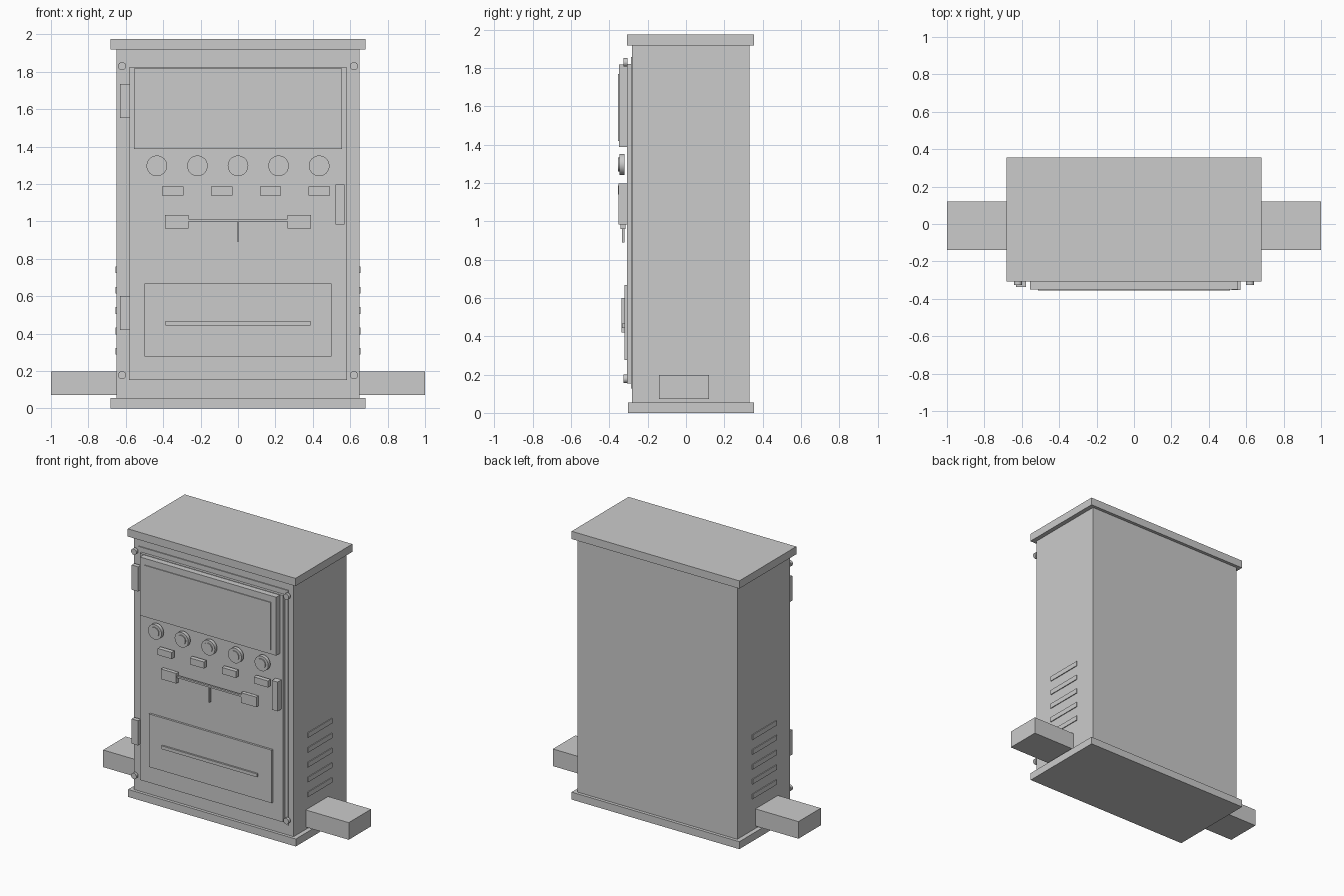
import bpy, bmesh
from mathutils import Matrix

if "Cube" in bpy.data.objects:
    bpy.data.objects.remove(bpy.data.objects["Cube"])


def box(name, x, y, z):
    """Box from (min, max) ranges on each axis."""
    bm = bmesh.new()
    size = Matrix.Diagonal((x[1] - x[0], y[1] - y[0], z[1] - z[0], 1))
    bmesh.ops.create_cube(bm, size=1, matrix=size)
    return finish(name, bm, [(r[0] + r[1]) / 2 for r in (x, y, z)])


def disc(name, x, z, y, r, sides=32):
    """Cylinder along y."""
    bm = bmesh.new()
    bmesh.ops.create_cone(bm, cap_ends=True, segments=sides, radius1=r, radius2=r,
                          depth=y[1] - y[0], matrix=Matrix.Rotation(1.5707963, 4, 'X'))
    ob = finish(name, bm, (x, (y[0] + y[1]) / 2, z))
    for p in ob.data.polygons:
        p.use_smooth = len(p.vertices) == 4
    for e in ob.data.edges:
        a, b = (ob.data.vertices[i].co for i in e.vertices)
        e.use_edge_sharp = abs(a.y - b.y) < 1e-5
    return ob


def finish(name, bm, loc):
    me = bpy.data.meshes.new(name)
    bm.to_mesh(me)
    bm.free()
    ob = bpy.data.objects.new(name, me)
    ob.location = loc
    bpy.context.collection.objects.link(ob)
    return ob


# Cabinet shell
box("base_plate", (-.683, .683), (-.303, .355), (0, .055))
box("cabinet_body", (-.65, .65), (-.281, .332), (.055, 1.918))
box("roof_plate", (-.683, .683), (-.307, .355), (1.918, 1.975))

# Door with its surround
box("door_frame", (-.61, .61), (-.288, -.275), (.128, 1.858))
box("door", (-.583, .583), (-.307, -.28), (.153, 1.822))

# Raised display panel
box("display_panel", (-.555, .555), (-.349, -.305), (1.388, 1.818))
box("display_inset", (-.512, .512), (-.355, -.345), (1.42, 1.77))

# Dials and switches
for i in range(5):
    x = (i - 2) * .217
    disc("dial_ring", x, 1.297, (-.348, -.322), .055)
    disc("dial_knob", x, 1.297, (-.355, -.335), .036)
for i in range(4):
    x = -.348 + i * .261
    box("switch", (x - .057, x + .057), (-.355, -.322), (1.139, 1.187))

# Latch linkage and handle
box("door_handle", (.522, .569), (-.352, -.305), (.983, 1.198))
box("latch_bar", (-.265, .265), (-.335, -.32), (1.0, 1.013))
box("latch_stem", (-.004, .004), (-.335, -.32), (.89, 1.0))
for s in (-1, 1):
    box("latch_block", sorted((s * .264, s * .389)), (-.342, -.315), (.961, 1.035))

# Lower drawer panel
box("lower_panel", (-.5, .5), (-.322, -.305), (.277, .667))
box("lower_grip", (-.388, .388), (-.335, -.32), (.443, .467))

# Hinges
for z in (.51, 1.643):
    box("hinge", (-.63, -.578), (-.337, -.305), (z - .091, z + .091))

# Corner bolts, side ducts and louvres
for s in (-1, 1):
    for z in (.178, 1.83):
        disc("corner_bolt", s * .62, z, (-.327, -.306), .022, 16)
    box("side_duct", sorted((s * .64, s * 1.0)), (-.14, .12), (.072, .198))
    for i in range(5):
        z = .305 + i * .109
        box("side_louvre", sorted((s * .645, s * .656)), (-.12, .16), (z - .018, z + .018))
